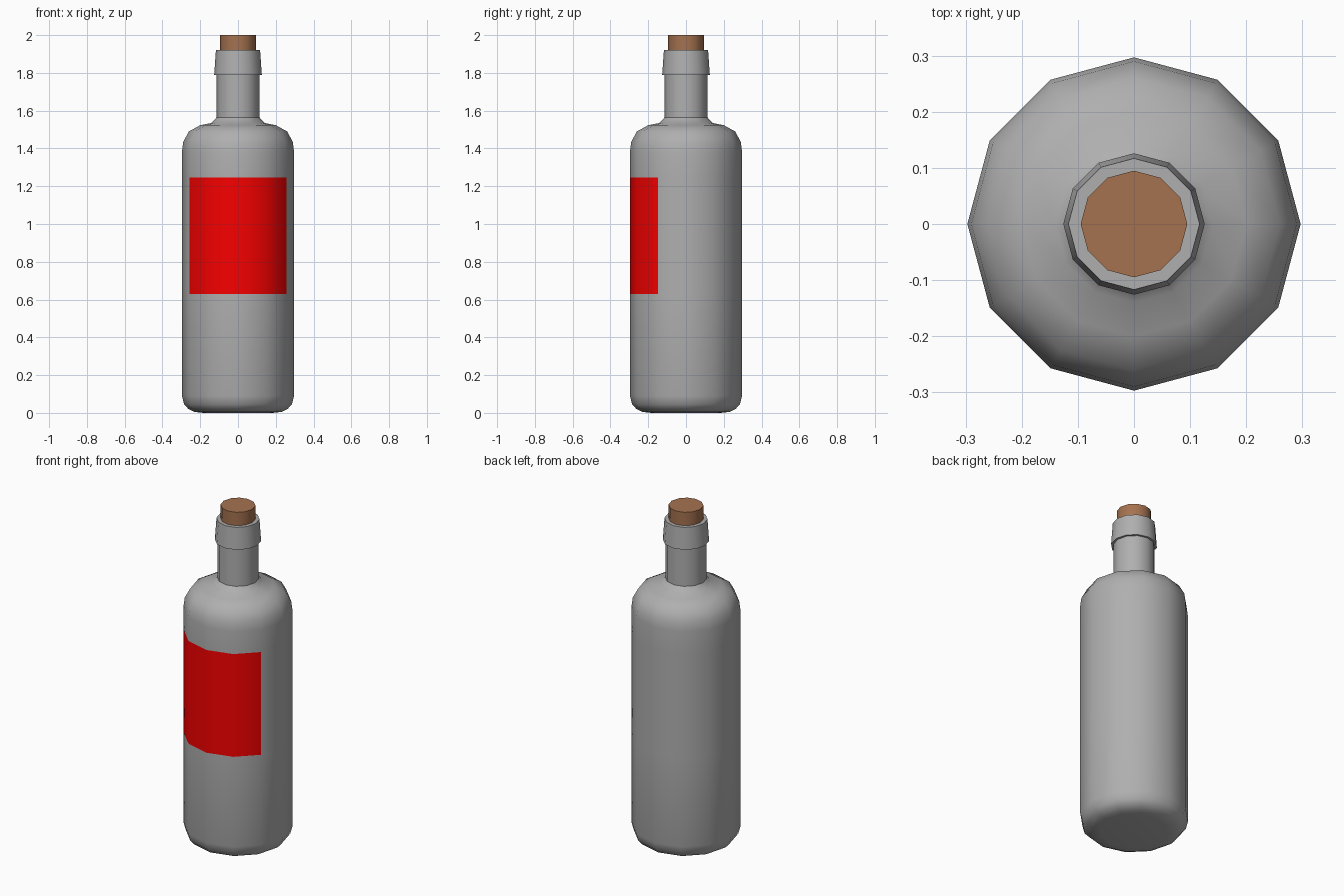
import bpy, bmesh, math

if "Cube" in bpy.data.objects:
    bpy.data.objects.remove(bpy.data.objects["Cube"])

SIDES = 12


def material(name, color):
    m = bpy.data.materials.new(name)
    m.diffuse_color = color
    m.use_nodes = True
    m.node_tree.nodes["Principled BSDF"].inputs["Base Color"].default_value = m.diffuse_color
    return m


def lathe(name, profile, mats=(), paint=None):
    """Spin a (radius, z) profile into a closed 12-sided solid."""
    bm = bmesh.new()
    rings = []
    for r, z in profile:
        rings.append([bm.verts.new((r * math.cos(math.tau * i / SIDES),
                                    r * math.sin(math.tau * i / SIDES), z))
                      for i in range(SIDES)])
    for a, b in zip(rings, rings[1:]):
        for i in range(SIDES):
            j = (i + 1) % SIDES
            bm.faces.new((a[i], a[j], b[j], b[i]))
    bm.faces.new(rings[0][::-1])
    bm.faces.new(rings[-1])
    if paint:
        for f in bm.faces:
            if paint(f.calc_center_median()):
                f.material_index = 1
    mesh = bpy.data.meshes.new(name)
    bm.to_mesh(mesh)
    bm.free()
    for m in mats:
        mesh.materials.append(m)
    ob = bpy.data.objects.new(name, mesh)
    bpy.context.collection.objects.link(ob)
    bpy.ops.object.select_all(action='DESELECT')
    ob.select_set(True)
    bpy.context.view_layer.objects.active = ob
    bpy.ops.object.shade_smooth_by_angle(angle=math.radians(40))
    return ob


glass = material("glass", (0.43, 0.43, 0.43, 1))
red = material("label_red", (0.93, 0.0, 0.0, 1))
brown = material("cork_brown", (0.38, 0.17, 0.08, 1))

# Bottle: base, body, shoulder, neck, lip and recessed mouth
bottle_profile = [
    (0.185, 0.0), (0.23, 0.005), (0.262, 0.02), (0.285, 0.045), (0.297, 0.09),
    (0.297, 0.63), (0.297, 1.245), (0.297, 1.38),
    (0.29, 1.435), (0.26, 1.49), (0.20, 1.523), (0.14, 1.535),
    (0.113, 1.565), (0.113, 1.79),
    (0.126, 1.79), (0.117, 1.92), (0.095, 1.92), (0.095, 1.91),
]

# Label: the four front faces of the body's middle band
lathe("bottle", bottle_profile, (glass, red),
      lambda c: 0.64 < c.z < 1.24 and c.y < -0.16)

# Cork
lathe("cork", [(0.094, 1.91), (0.095, 2.0)], (brown,))
